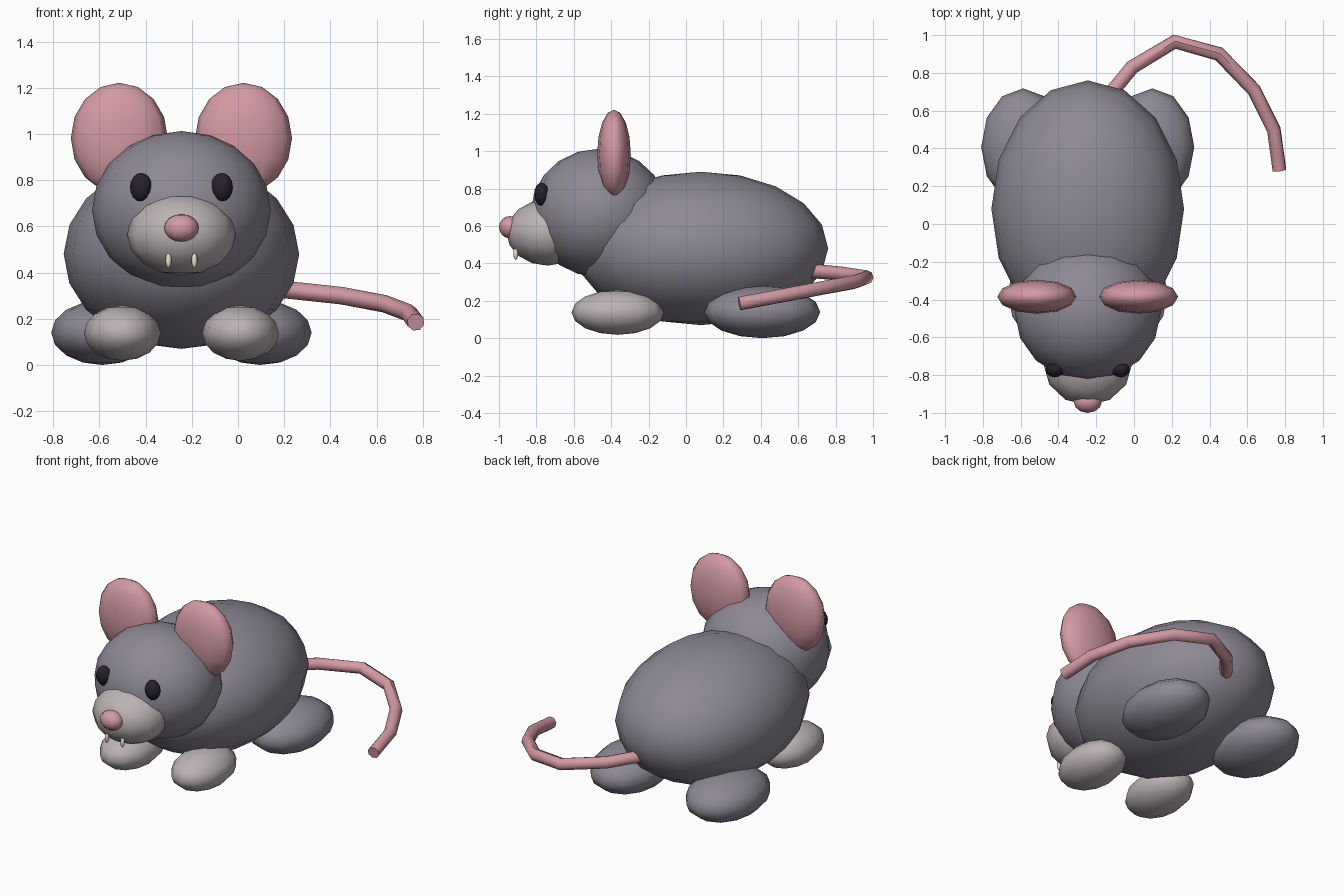
import bpy

if "Cube" in bpy.data.objects:
    bpy.data.objects.remove(bpy.data.objects["Cube"])

CX = -0.245  # the animal's mirror plane


def material(name, rgb):
    m = bpy.data.materials.new(name)
    m.diffuse_color = (*rgb, 1)
    m.use_nodes = True
    m.node_tree.nodes["Principled BSDF"].inputs["Base Color"].default_value = m.diffuse_color
    return m


FUR = material("grey_fur", (0.27, 0.25, 0.30))
PALE = material("pale_fur", (0.50, 0.45, 0.46))
PINK = material("pink_skin", (0.65, 0.32, 0.37))
DARK = material("dark_eye", (0.02, 0.015, 0.025))
IVORY = material("ivory", (0.80, 0.76, 0.55))


def ellipsoid(name, loc, radii, mat, segs=12, rings=8):
    bpy.ops.mesh.primitive_uv_sphere_add(segments=segs, ring_count=rings, radius=1, location=loc)
    ob = bpy.context.object
    ob.name = name
    ob.scale = radii
    bpy.ops.object.transform_apply(location=False, rotation=False, scale=True)
    bpy.ops.object.shade_smooth()
    ob.data.materials.append(mat)
    return ob


def pair(name, dx, y, z, radii, mat, segs=12, rings=8):
    for side, s in (("left", -1), ("right", 1)):
        ellipsoid(f"{name}_{side}", (CX + s * dx, y, z), radii, mat, segs, rings)


# Body, head, snout and nose
ellipsoid("body", (CX, 0.08, 0.48), (0.51, 0.68, 0.41), FUR, 16, 10)
ellipsoid("head", (CX, -0.465, 0.67), (0.387, 0.365, 0.343), FUR, 16, 10)
ellipsoid("snout", (CX, -0.74, 0.565), (0.235, 0.22, 0.177), PALE)
ellipsoid("nose", (CX, -0.94, 0.593), (0.075, 0.06, 0.06), PINK)

# Paired features
pair("ear", 0.269, -0.385, 0.982, (0.21, 0.09, 0.24), PINK)
pair("eye", 0.175, -0.772, 0.77, (0.048, 0.04, 0.062), DARK)
pair("tooth", 0.056, -0.91, 0.453, (0.013, 0.013, 0.034), IVORY, 8, 6)
pair("front_foot", 0.256, -0.365, 0.138, (0.166, 0.247, 0.12), PALE)
pair("hind_foot", 0.342, 0.408, 0.14, (0.222, 0.31, 0.14), FUR)

# Tail: round tube along a curved path
path = [(-0.20, 0.60, 0.365), (-0.10, 0.72, 0.355), (-0.01, 0.83, 0.345),
        (0.215, 0.965, 0.325), (0.45, 0.90, 0.30), (0.635, 0.71, 0.265),
        (0.74, 0.50, 0.225), (0.77, 0.285, 0.185)]
curve = bpy.data.curves.new("tail", 'CURVE')
curve.dimensions = '3D'
curve.bevel_depth = 0.038
curve.bevel_resolution = 2
curve.use_fill_caps = True
spline = curve.splines.new('POLY')
spline.points.add(len(path) - 1)
for p, co in zip(spline.points, path):
    p.co = (*co, 1)
tail = bpy.data.objects.new("tail", curve)
bpy.context.collection.objects.link(tail)
curve.materials.append(PINK)
bpy.ops.object.select_all(action='DESELECT')
tail.select_set(True)
bpy.context.view_layer.objects.active = tail
bpy.ops.object.convert(target='MESH')
bpy.ops.object.shade_smooth_by_angle(angle=0.8)
